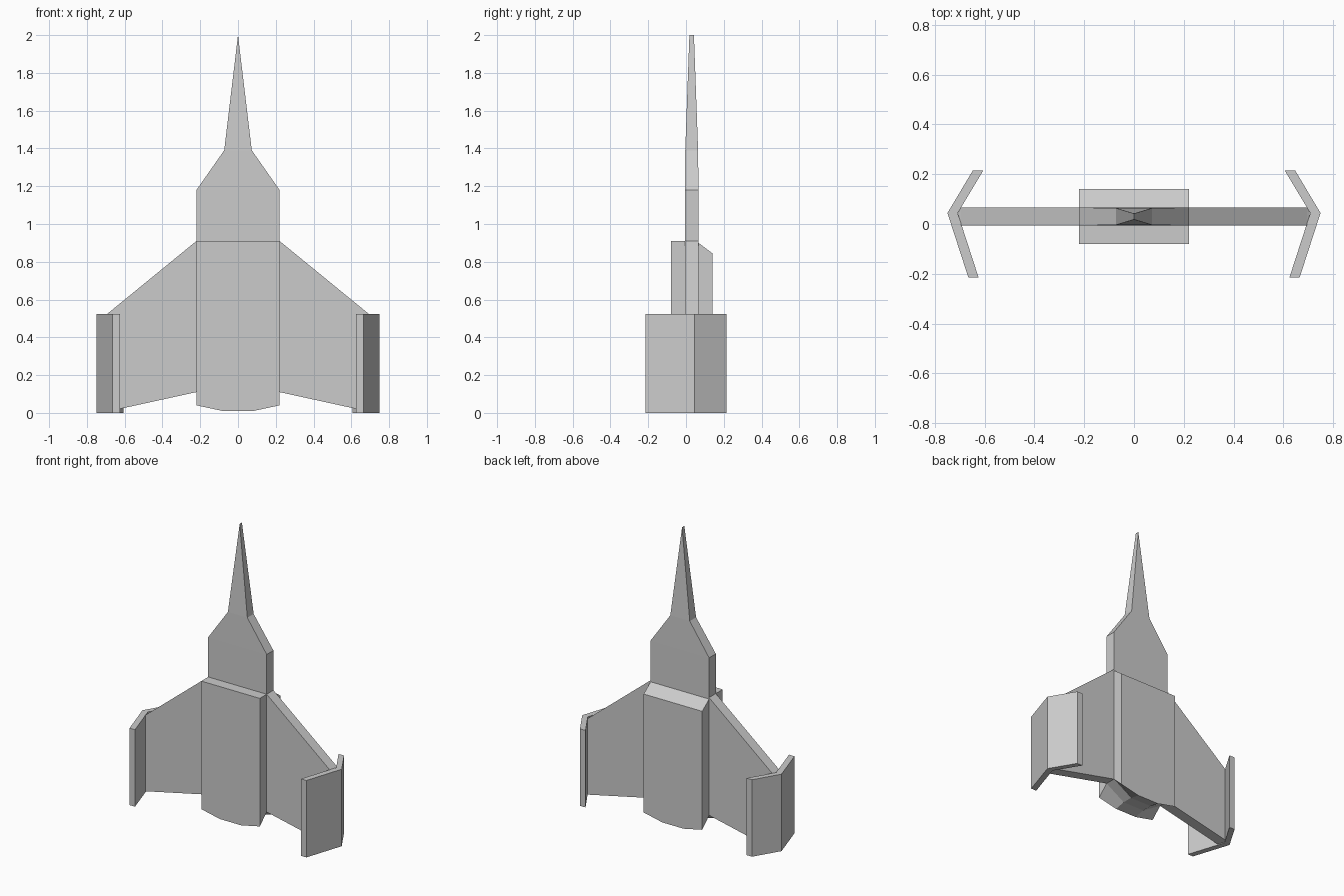
import bpy
import bmesh

cube = bpy.data.objects.get("Cube")
if cube:
    bpy.data.objects.remove(cube, do_unlink=True)

grey = bpy.data.materials.new("hull_grey")
grey.use_nodes = True
grey.diffuse_color = (0.6, 0.6, 0.6, 1)
grey.node_tree.nodes["Principled BSDF"].inputs["Base Color"].default_value = (0.6, 0.6, 0.6, 1)


def loft(name, rings, mirror=False):
    """Join equal-length rings of points into a capped solid."""
    bm = bmesh.new()
    loops = [[bm.verts.new(p) for p in ring] for ring in rings]
    n = len(loops[0])
    for a, b in zip(loops, loops[1:]):
        for i in range(n):
            j = (i + 1) % n
            bm.faces.new((a[i], a[j], b[j], b[i]))
    bm.faces.new(loops[0])
    bm.faces.new(loops[-1])
    bmesh.ops.remove_doubles(bm, verts=bm.verts, dist=0.0001)
    bmesh.ops.recalc_face_normals(bm, faces=bm.faces)
    mesh = bpy.data.meshes.new(name)
    bm.to_mesh(mesh)
    bm.free()
    mesh.materials.append(grey)
    obj = bpy.data.objects.new(name, mesh)
    bpy.context.collection.objects.link(obj)
    if mirror:
        obj.modifiers.new("Mirror", "MIRROR").use_bisect_axis[0] = False
    return obj


HALF = 0.22                    # half width of the body
FRONT, BACK = -0.006, 0.066    # faces of the thin central slab

# Body: cross-sections from front to back, with a notched underside
sections = [  # y, top, outer bottom, inner bottom
    (-0.08, 0.91, 0.04, 0.01),
    (FRONT, 0.91, 0.11, 0.025),
    (BACK, 0.90, 0.11, 0.025),
    (0.14, 0.845, 0.04, 0.01),
]
loft("body", [
    [(-HALF, y, top), (-HALF, y, outer), (-0.08, y, inner),
     (0.08, y, inner), (HALF, y, outer), (HALF, y, top)]
    for y, top, outer, inner in sections])

# Nose: rectangles stacked upward, closing to a short edge
stations = [  # half width, z, front y, back y
    (HALF, 0.80, FRONT, BACK),
    (HALF, 1.18, FRONT, BACK),
    (0.073, 1.39, FRONT + 0.002, BACK - 0.002),
    (0, 2.0, 0.018, 0.042),
]
loft("nose", [
    [(-w, f, z), (w, f, z), (w, b, z), (-w, b, z)]
    for w, z, f, b in stations])

# Swept wings
wing = [(HALF, 0.91), (0.695, 0.522), (0.705, 0.515), (0.705, 0.004), (HALF, 0.11)]
loft("wings", [[(x, y, z) for x, z in wing] for y in (FRONT, BACK)], mirror=True)

# Bent wingtip fins
fin = [(0.605, 0.215), (0.647, 0.215), (0.749, 0.044), (0.665, -0.215),
       (0.624, -0.215), (0.708, 0.044)]
loft("wingtip_fins", [[(x, y, z) for x, y in fin] for z in (0, 0.523)], mirror=True)
